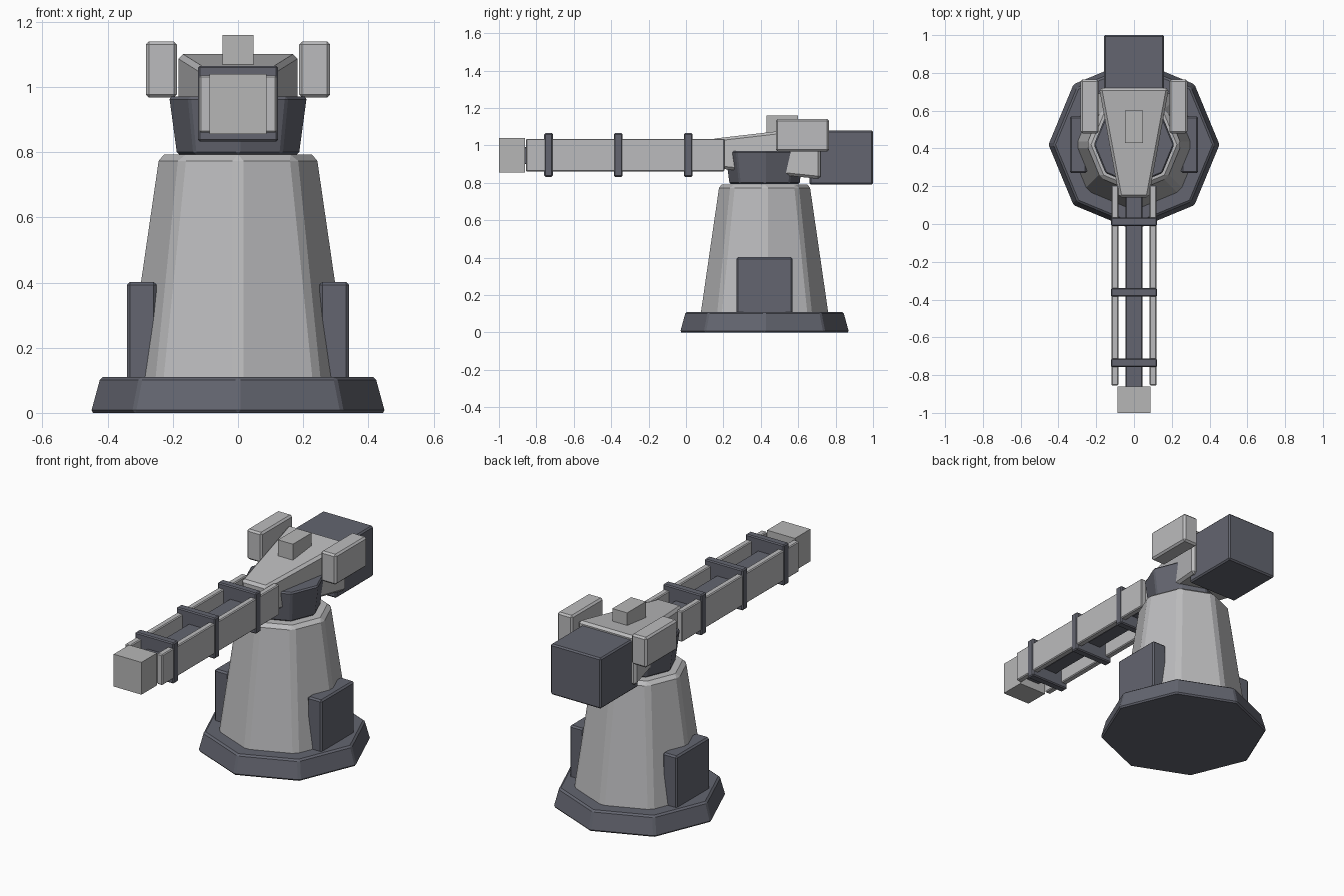
import bpy, bmesh, math
from mathutils import Vector

cube = bpy.data.objects.get("Cube")
if cube:
    bpy.data.objects.remove(cube, do_unlink=True)


def material(name, rgb):
    m = bpy.data.materials.new(name)
    m.use_nodes = True
    color = (*rgb, 1)
    m.diffuse_color = color
    m.node_tree.nodes["Principled BSDF"].inputs["Base Color"].default_value = color
    return m


LIGHT = material("light grey armour", (0.50, 0.50, 0.51))
PLAIN = material("plain grey", (0.47, 0.47, 0.47))
DARK = material("dark slate", (0.125, 0.13, 0.16))
CENTRE = 0.42


def finish(name, bm, mat, bevel):
    if bevel:
        bmesh.ops.bevel(bm, geom=bm.edges[:], offset=bevel, segments=1,
                        affect='EDGES', clamp_overlap=True)
    bmesh.ops.recalc_face_normals(bm, faces=bm.faces[:])
    mesh = bpy.data.meshes.new(name)
    bm.to_mesh(mesh)
    bm.free()
    mesh.materials.append(mat)
    ob = bpy.data.objects.new(name, mesh)
    bpy.context.collection.objects.link(ob)
    return ob


def box(name, x, y, z, mat, bevel=0.007, shape=None):
    """Box from (low, high) ranges; shape may move the corners."""
    bm = bmesh.new()
    bmesh.ops.create_cube(bm, size=1)
    for v in bm.verts:
        v.co = Vector([r[0] + (c + 0.5) * (r[1] - r[0])
                       for c, r in zip(v.co, (x, y, z))])
        if shape:
            v.co = shape(v.co)
    return finish(name, bm, mat, bevel)


def octagon(name, r_low, r_high, z, mat, bevel):
    """Eight-sided frustum with corners on the x and y axes."""
    bm = bmesh.new()
    bmesh.ops.create_cone(bm, cap_ends=True, segments=8, radius1=r_low,
                          radius2=r_high, depth=z[1] - z[0])
    for v in bm.verts:
        v.co += Vector((0, CENTRE, (z[0] + z[1]) / 2))
    return finish(name, bm, mat, bevel)


# Pedestal
octagon("base_plate", 0.455, 0.425, (0, 0.11), DARK, 0.009)
octagon("column", 0.35, 0.248, (0.09, 0.792), LIGHT, 0.019)
octagon("turret_ring", 0.19, 0.214, (0.793, 0.97), DARK, 0.008)


# Wedge-shaped gun housing, narrow and shallow at the front
def wedge(co):
    t = (co.y - 0.14) / 0.58
    low, high = 0.88 - 0.06 * t, 1.035 + 0.067 * t
    return Vector((co.x * (0.078 + 0.107 * t), co.y, high if co.z > 0.5 else low))


box("gun_housing", (-1, 1), (0.14, 0.72), (0, 1), LIGHT, 0.014, wedge)
box("counterweight", (-0.16, 0.16), (0.66, 1.0), (0.79, 1.08), DARK, 0.008)
box("sight_block", (-0.047, 0.047), (0.43, 0.60), (1.06, 1.16), PLAIN, 0)

# Paired side parts
for side, s in (("left", 1), ("right", -1)):
    def pair(a, b):
        return tuple(sorted((s * a, s * b)))
    box(side + "_side_pod", pair(0.187, 0.283), (0.48, 0.765), (0.967, 1.14), LIGHT, 0.01)
    box(side + "_foot_box", pair(0.25, 0.34), (0.27, 0.57), (0.1, 0.402), DARK, 0.009)
    box(side + "_barrel_rail", pair(0.083, 0.119), (-0.855, 0.205), (0.86, 1.035), LIGHT, 0.005)

# Barrel
box("barrel_core", (-0.045, 0.045), (-0.87, 0.2), (0.90, 0.99), DARK, 0.004)
box("muzzle_block", (-0.088, 0.088), (-1.0, -0.86), (0.855, 1.04), PLAIN, 0)
for i, y in enumerate((-0.735, -0.362, 0.012)):
    box(f"barrel_band_{i + 1}", (-0.122, 0.122), (y - 0.023, y + 0.023), (0.832, 1.065), DARK, 0.006)
